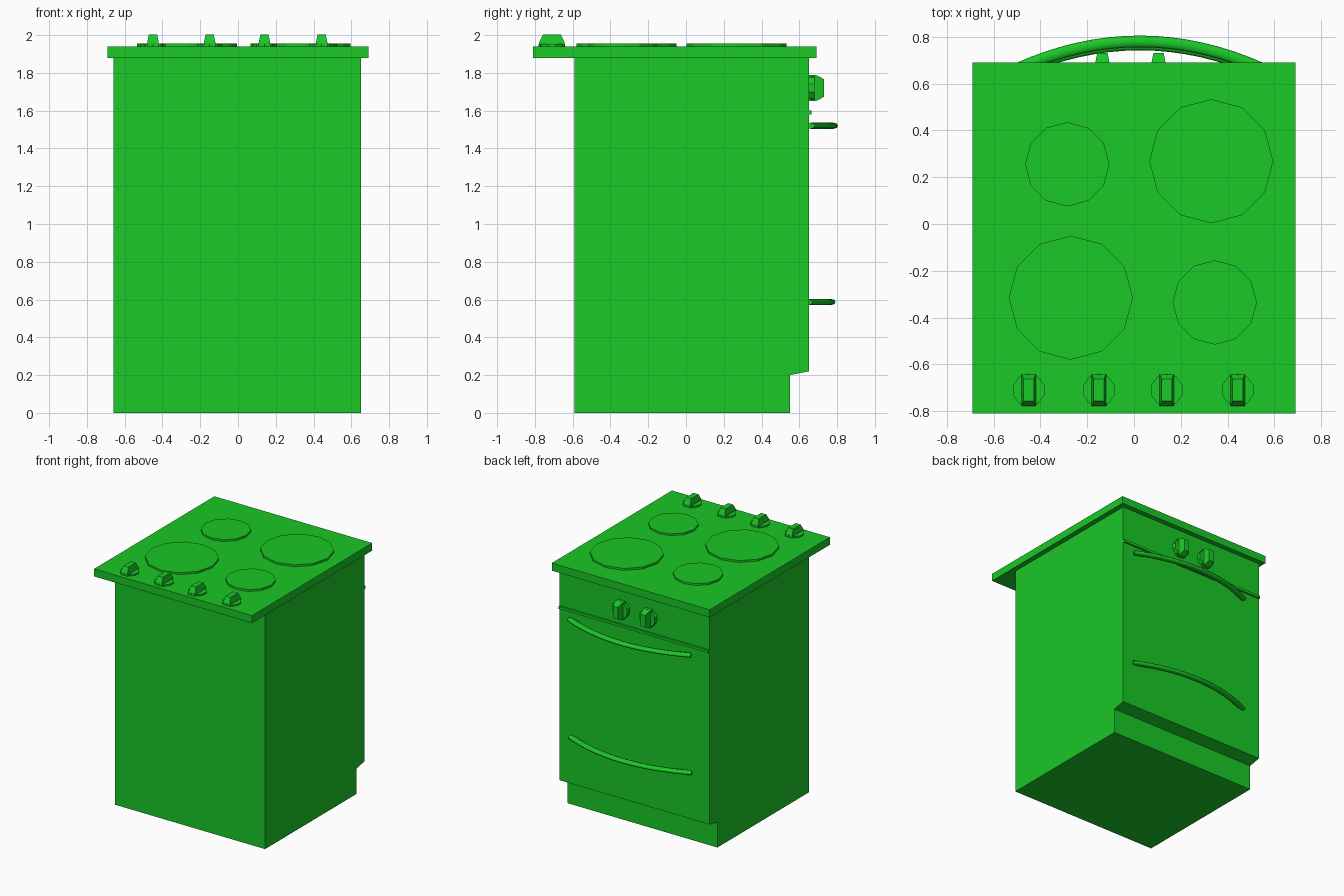
import bpy, bmesh, math
from mathutils import Matrix

if "Cube" in bpy.data.objects:
    bpy.data.objects.remove(bpy.data.objects["Cube"])

green = bpy.data.materials.new("green_enamel")
green.diffuse_color = (0.01, 0.58, 0.02, 1)
green.use_nodes = True
green.node_tree.nodes["Principled BSDF"].inputs["Base Color"].default_value = green.diffuse_color


def add_object(name, data):
    ob = bpy.data.objects.new(name, data)
    bpy.context.collection.objects.link(ob)
    data.materials.append(green)
    return ob


def from_bmesh(name, bm):
    bmesh.ops.recalc_face_normals(bm, faces=bm.faces[:])
    me = bpy.data.meshes.new(name)
    bm.to_mesh(me)
    bm.free()
    return add_object(name, me)


def extrude_profile(name, yz, x0, x1):
    bm = bmesh.new()
    face = bm.faces.new([bm.verts.new((x0, y, z)) for y, z in yz])
    ext = bmesh.ops.extrude_face_region(bm, geom=[face])
    verts = [g for g in ext["geom"] if isinstance(g, bmesh.types.BMVert)]
    bmesh.ops.translate(bm, verts=verts, vec=(x1 - x0, 0, 0))
    return from_bmesh(name, bm)


def box(name, x, y, z):
    return extrude_profile(name, [(y[0], z[0]), (y[1], z[0]), (y[1], z[1]), (y[0], z[1])], *x)


def add_disc(bm, sides, radius, height, turn=0.0):
    mat = Matrix.Translation((0, 0, height / 2)) @ Matrix.Rotation(turn, 4, 'Z')
    bmesh.ops.create_cone(bm, cap_ends=True, segments=sides, radius1=radius,
                          radius2=radius, depth=height, matrix=mat)


def knob(name, loc, rot_x=0.0):
    bm = bmesh.new()
    add_disc(bm, 10, 0.07, 0.03)
    # tapered finger grip, long along local y
    rings = []
    for z, hx, hy in ((0, 0.033, 0.068), (0.04, 0.03, 0.068), (0.08, 0.022, 0.047)):
        rings.append([bm.verts.new((sx * hx, sy * hy, z))
                      for sx, sy in ((-1, -1), (1, -1), (1, 1), (-1, 1))])
    for a, b in zip(rings, rings[1:]):
        for i in range(4):
            j = (i + 1) % 4
            bm.faces.new((a[i], a[j], b[j], b[i]))
    bm.faces.new(rings[0][::-1])
    bm.faces.new(rings[-1])
    ob = from_bmesh(name, bm)
    ob.location = loc
    ob.rotation_euler.x = rot_x


def handle(name, z, y_end):
    cu = bpy.data.curves.new(name, 'CURVE')
    cu.dimensions = '3D'
    cu.bevel_depth = 0.025
    cu.bevel_resolution = 2
    cu.use_fill_caps = True
    sp = cu.splines.new('POLY')
    n = 16
    sp.points.add(n)
    for i, p in enumerate(sp.points):
        t = 2 * i / n - 1
        p.co = (0.53 * t, 0.12 * (1 - t * t), 0, 1)
    sp.use_smooth = True
    ob = add_object(name, cu)
    ob.location = (0.025, y_end, z)
    ob.scale.z = 0.65


# Cabinet with recessed plinth, and the worktop plate
extrude_profile("cabinet", [(-0.59, 0), (0.55, 0), (0.55, 0.20), (0.65, 0.22),
                            (0.65, 1.885), (-0.59, 1.885)], -0.66, 0.65)
box("hob_plate", (-0.69, 0.69), (-0.81, 0.69), (1.88, 1.94))

# Trim strip between control panel and oven door
box("panel_trim", (-0.66, 0.65), (0.63, 0.665), (1.58, 1.6))

# Cooking rings
for i, (x, y, r) in enumerate(((0.33, 0.268, 0.265), (-0.285, 0.255, 0.18),
                               (-0.27, -0.315, 0.265), (0.345, -0.335, 0.18))):
    bm = bmesh.new()
    add_disc(bm, 12, r, 0.025)
    from_bmesh(f"cooking_ring_{i + 1}", bm).location = (x, y, 1.93)

# Control knobs on the hob and on the oven panel
for i, x in enumerate((-0.45, -0.15, 0.14, 0.443)):
    knob(f"hob_knob_{i + 1}", (x, -0.71, 1.922))
for i, x in enumerate((-0.135, 0.105)):
    knob(f"oven_knob_{i + 1}", (x, 0.65, 1.72), -math.pi / 2)

# Bowed handles for the oven door and lower drawer
handle("oven_handle", 1.52, 0.66)
handle("drawer_handle", 0.587, 0.647)
